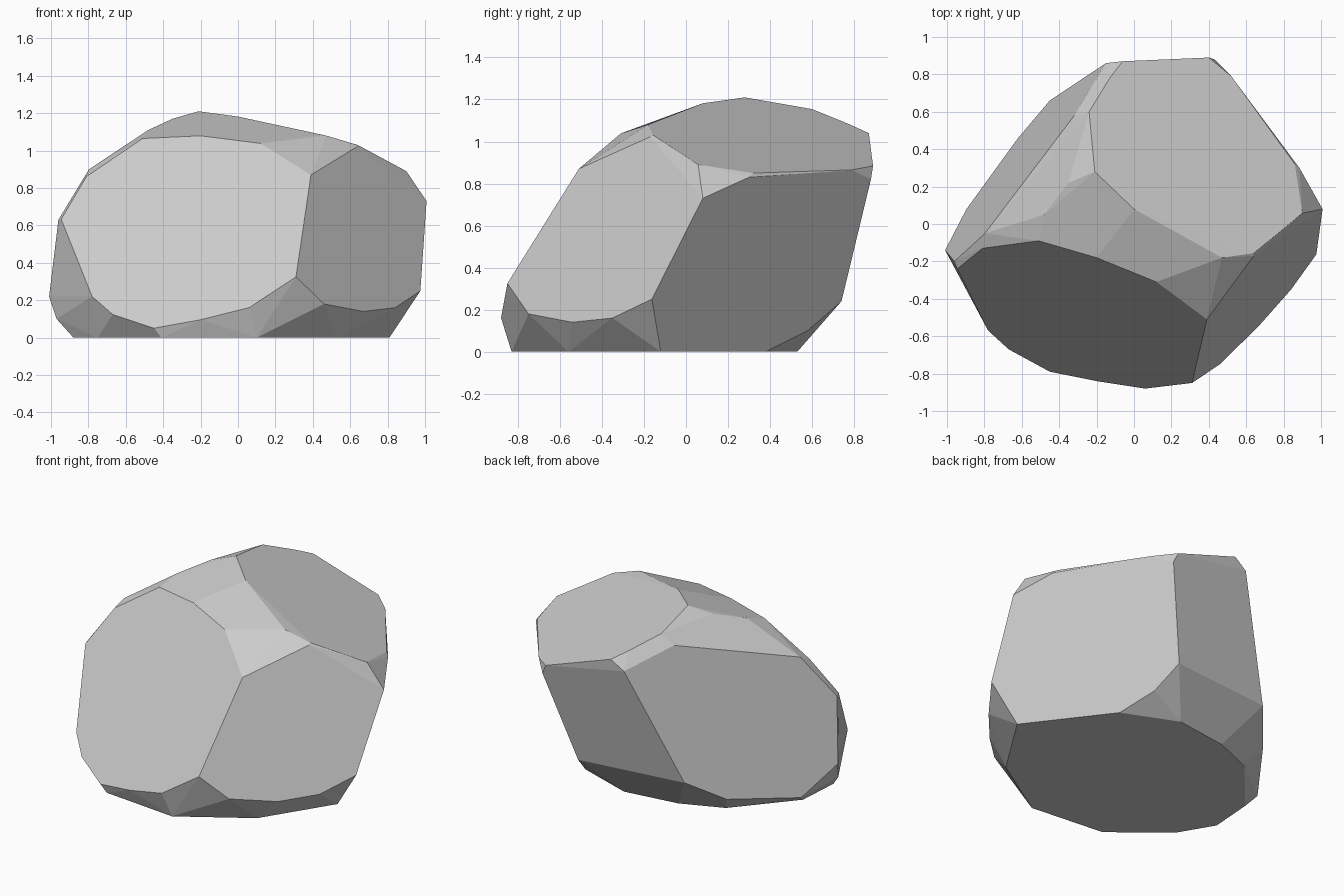
import bpy, bmesh, math

if "Cube" in bpy.data.objects:
    bpy.data.objects.remove(bpy.data.objects["Cube"])

def facet(outline, place):
    """Lift a 2D outline onto a plane given by a function."""
    return [place(u, v) for u, v in outline]

pts = []

# Big sloping front facet, outline in x, y
pts += facet([(-.945, -.24), (-.81, -.13), (-.51, -.09), (-.2, -.18), (.12, -.31),
              (.39, -.51), (.31, -.85), (.06, -.88), (-.2, -.84), (-.45, -.79),
              (-.67, -.67), (-.78, -.57)],
             lambda x, y: (x, y, 1.443 + .479 * x + 1.49 * y))

# Front right facet, outline in x, z
pts += facet([(.64, 1.03), (.9, .89), (1.0, .73), (.975, .25), (.84, .16),
              (.67, .14), (.46, .18)],
             lambda x, z: (x, -1.329 + 1.076 * x + .47 * z, z))

# Top facet, outline in x, y
pts += facet([(-.21, .28), (0, .08), (.47, -.18), (.64, -.17), (.9, .06), (.86, .32),
              (.52, .79), (.4, .89), (-.06, .87), (-.13, .78), (-.24, .6)],
             lambda x, y: (x, y, 1.21 - .329 * (x + .21) - .205 * (y - .28)))

# Back right facet, outline in y, z
pts += facet([(.08, .73), (.3, .83), (.78, .86), (.88, .82), (.74, .24),
              (.58, .1), (-.16, .25)],
             lambda y, z: (.73 - .775 * y + .466 * z, y, z))

# Left facet, outline in y, z
pts += facet([(-.2, .63), (-.05, .9), (.58, 1.09), (.86, .98), (.66, .25),
              (.46, .11), (.08, .05), (-.14, .22)],
             lambda y, z: (-.962 + .691 * y + .222 * z, y, z))

# Flat base, outline in x, y
pts += facet([(.81, -.12), (.43, .38), (.08, .53), (-.28, .48), (-.55, .37),
              (-.86, .01), (-.88, -.28), (-.75, -.5), (-.41, -.78), (.1, -.83),
              (.53, -.56)],
             lambda x, y: (x, y, 0))

# Worn corners at upper left and lower left
pts += [(-.48, .05, 1.11), (-.35, .22, 1.17), (-.97, -.2, .1)]

# Wrap the facets into one solid rock and merge coplanar faces
bm = bmesh.new()
for p in pts:
    bm.verts.new(p)
hull = bmesh.ops.convex_hull(bm, input=bm.verts[:])
loose = {g for g in hull["geom_interior"] + hull["geom_unused"]
         if isinstance(g, bmesh.types.BMVert)}
bmesh.ops.delete(bm, geom=list(loose), context='VERTS')
bmesh.ops.dissolve_limit(bm, angle_limit=math.radians(3),
                         verts=bm.verts[:], edges=bm.edges[:])
bmesh.ops.recalc_face_normals(bm, faces=bm.faces[:])

mesh = bpy.data.meshes.new("rock")
bm.to_mesh(mesh)
bm.free()
rock = bpy.data.objects.new("rock", mesh)
bpy.context.collection.objects.link(rock)
